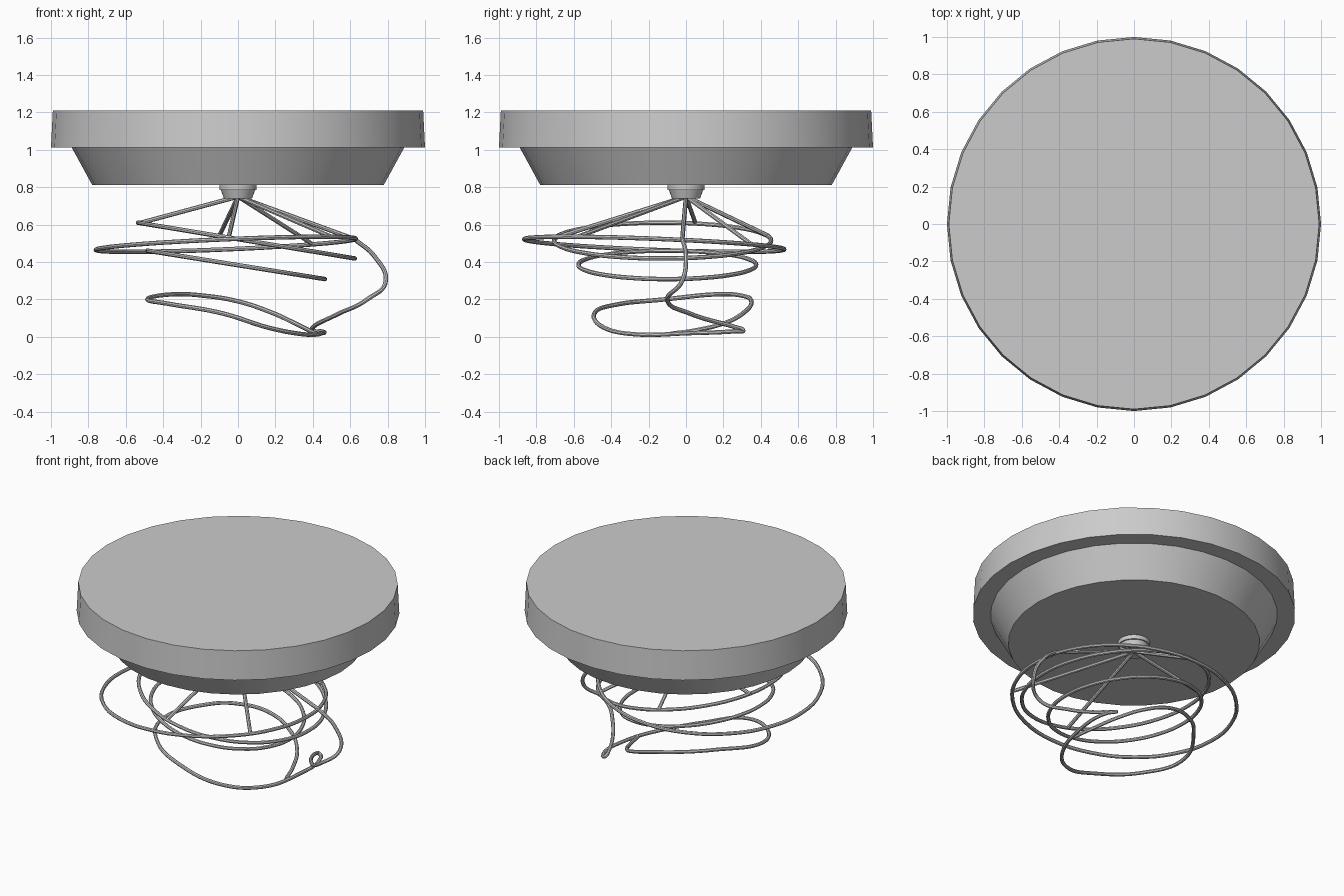
import bpy, math
from mathutils import Vector

if "Cube" in bpy.data.objects:
    bpy.data.objects.remove(bpy.data.objects["Cube"])


def smooth(ob):
    bpy.ops.object.select_all(action='DESELECT')
    ob.select_set(True)
    bpy.context.view_layer.objects.active = ob
    bpy.ops.object.shade_smooth_by_angle(angle=math.radians(30))


def frustum(name, r_low, r_high, z_low, z_high):
    bpy.ops.mesh.primitive_cone_add(vertices=32, radius1=r_low, radius2=r_high,
                                    depth=z_high - z_low,
                                    location=(0, 0, (z_low + z_high) / 2))
    ob = bpy.context.object
    ob.name = name
    smooth(ob)


def wire(name, points, closed=False, straight=False, radius=0.012, res=8):
    cu = bpy.data.curves.new(name, 'CURVE')
    cu.dimensions = '3D'
    cu.bevel_depth = radius
    cu.bevel_resolution = 2
    cu.use_fill_caps = True
    cu.resolution_u = res
    sp = cu.splines.new('BEZIER')
    sp.bezier_points.add(len(points) - 1)
    for bp, p in zip(sp.bezier_points, points):
        bp.co = p
        kind = 'VECTOR' if straight else 'AUTO'
        bp.handle_left_type = bp.handle_right_type = kind
    sp.use_cyclic_u = closed
    ob = bpy.data.objects.new(name, cu)
    bpy.context.collection.objects.link(ob)


def ring(name, centre, r, slope_x, slope_y):
    pts = []
    for i in range(16):
        a = 2 * math.pi * i / 16
        x, y = r * math.cos(a), r * math.sin(a)
        pts.append(Vector(centre) + Vector((x, y, slope_x * x + slope_y * y)))
    wire(name, pts, closed=True, res=4)


# Round top and its tapered underside
frustum("table_top", 1.0, 0.99, 1.013, 1.21)
frustum("underside", 0.78, 0.89, 0.813, 1.014)

# Hub under the top
frustum("hub_collar", 0.10, 0.10, 0.785, 0.814)
frustum("hub_cone", 0.075, 0.092, 0.74, 0.786)

# Tilted wire rings
ring("upper_ring", (0.045, -0.125, 0.515), 0.58, -0.165, 0)
ring("inner_ring", (-0.01, -0.10, 0.385), 0.475, -0.16, 0)
ring("wide_ring", (-0.065, -0.17, 0.495), 0.695, 0.043, -0.039)

# Spokes from the hub to the rings
for i, end in enumerate([(-0.52, 0.05, 0.61), (-0.10, 0.44, 0.54),
                         (0.40, 0.35, 0.495), (-0.05, -0.70, 0.53),
                         (0.50, -0.58, 0.535), (0.63, -0.02, 0.52)]):
    wire("spoke_%d" % (i + 1), [(0, 0, 0.75), end], straight=True)

# Bent leg running down into the foot loop
wire("leg_and_foot", [
    (0.62, -0.02, 0.525), (0.73, 0.0, 0.43), (0.79, -0.02, 0.30),
    (0.69, -0.10, 0.20), (0.54, 0.02, 0.125), (0.40, 0.27, 0.05),
    (0.40, 0.305, 0.036), (0.44, 0.26, 0.03), (0.45, 0.02, 0.02),
    (0.36, -0.26, 0.013), (0.16, -0.44, 0.05), (-0.08, -0.49, 0.125),
    (-0.36, -0.36, 0.175), (-0.485, -0.12, 0.20), (-0.34, 0.17, 0.228),
    (-0.20, 0.29, 0.222), (0.0, 0.35, 0.19), (0.18, 0.31, 0.13),
    (0.30, 0.21, 0.075), (0.38, 0.05, 0.035), (0.42, -0.08, 0.017)])

# Turn the wires into smooth meshes
for ob in [o for o in bpy.context.scene.objects if o.type == 'CURVE']:
    bpy.ops.object.select_all(action='DESELECT')
    ob.select_set(True)
    bpy.context.view_layer.objects.active = ob
    bpy.ops.object.convert(target='MESH')
    smooth(bpy.context.object)
